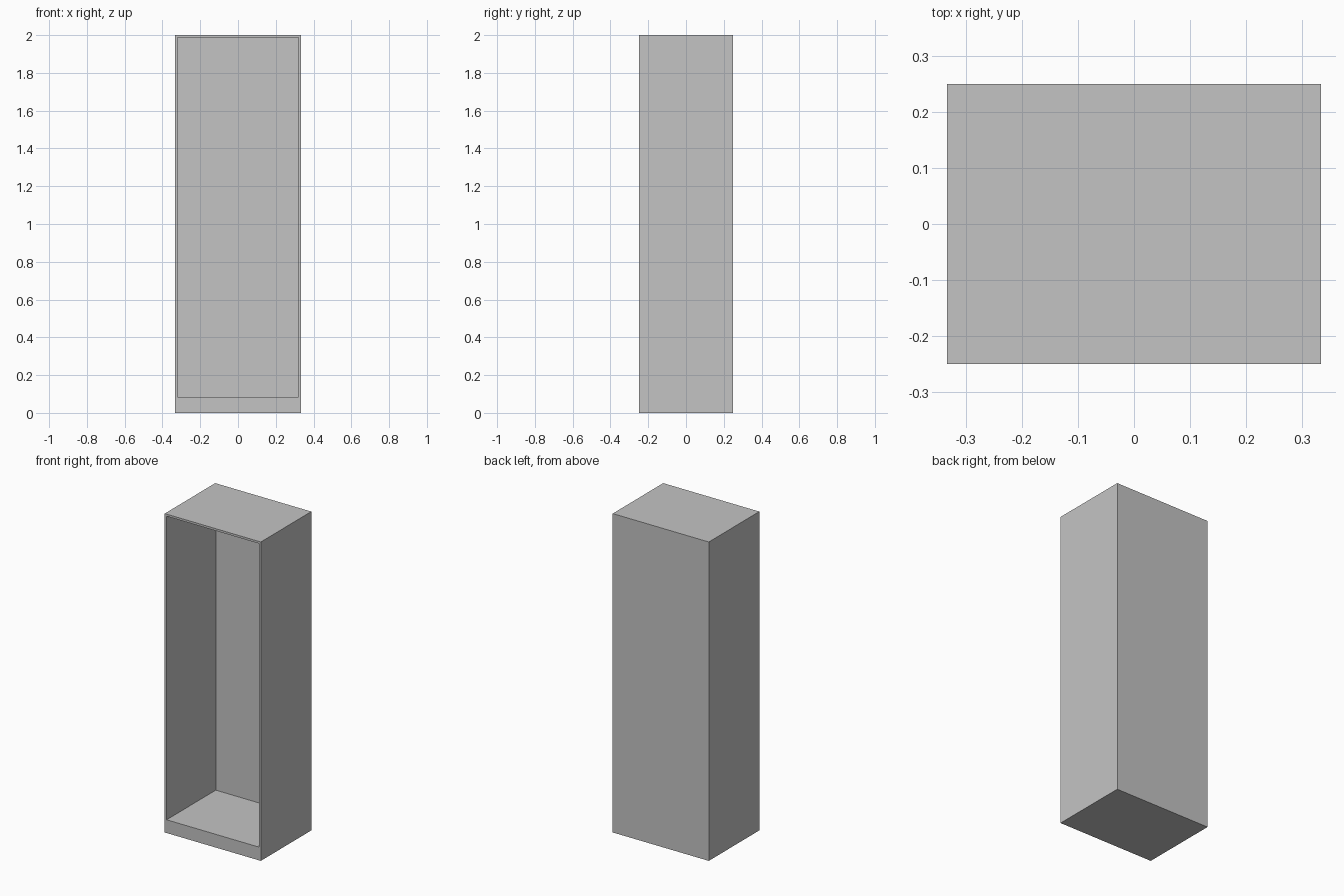
import bpy
import bmesh
from mathutils import Vector

cube = bpy.data.objects.get("Cube")
if cube:
    bpy.data.objects.remove(cube, do_unlink=True)

WIDTH, DEPTH, HEIGHT = 2 / 3, 0.5, 2.0
WALL, PLINTH = 0.0133, 0.083

grey = bpy.data.materials.new("light grey")
grey.use_nodes = True
colour = (0.55, 0.55, 0.55, 1)
grey.diffuse_color = colour
grey.node_tree.nodes["Principled BSDF"].inputs["Base Color"].default_value = colour

# Cabinet body: a plain box standing on the ground
bm = bmesh.new()
bmesh.ops.create_cube(bm, size=1)
bmesh.ops.scale(bm, vec=(WIDTH, DEPTH, HEIGHT), verts=bm.verts)
bmesh.ops.translate(bm, vec=(0, 0, HEIGHT / 2), verts=bm.verts)

# Open compartment: inset the front, raise its lower edge to the plinth, push it back
front = min(bm.faces, key=lambda f: f.calc_center_median().y)
bmesh.ops.inset_region(bm, faces=[front], thickness=WALL, use_even_offset=True)
for v in front.verts:
    if v.co.z < HEIGHT / 2:
        v.co.z = PLINTH
back = bmesh.ops.extrude_discrete_faces(bm, faces=[front])["faces"][0]
bmesh.ops.translate(bm, vec=Vector((0, DEPTH - WALL, 0)), verts=back.verts)
bmesh.ops.recalc_face_normals(bm, faces=bm.faces)

mesh = bpy.data.meshes.new("cabinet_body")
bm.to_mesh(mesh)
bm.free()
mesh.materials.append(grey)
body = bpy.data.objects.new("cabinet_body", mesh)
bpy.context.collection.objects.link(body)
